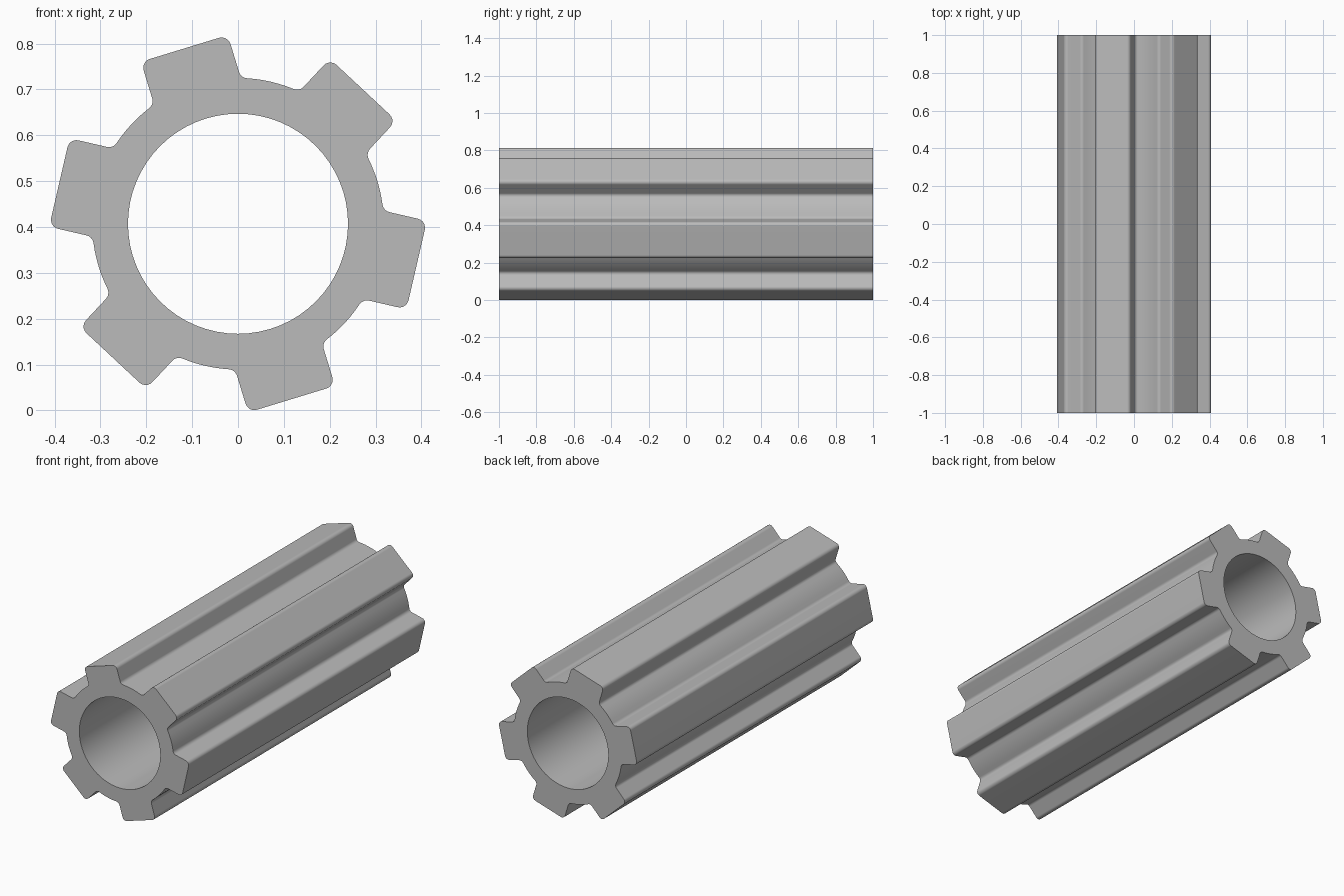
import bpy
import bmesh
from math import cos, sin, pi, radians, sqrt, atan2

cube = bpy.data.objects.get("Cube")
if cube:
    bpy.data.objects.remove(cube, do_unlink=True)

# Main dimensions
TEETH, PHASE = 6, radians(-13)
AXIS_Z, HALF_LENGTH = 0.407, 1.0
BORE, ROOT, TIP, HALF_WIDTH, FILLET = 0.24, 0.318, 0.40, 0.099, 0.02


def arc(cx, cy, r, start, end, steps):
    return [(cx + r * cos(start + (end - start) * i / steps),
             cy + r * sin(start + (end - start) * i / steps))
            for i in range(steps + 1)]


# Half a tooth along +x: rounded tip corner, root fillet, half the valley
fy = HALF_WIDTH + FILLET
fx = sqrt((ROOT + FILLET) ** 2 - fy ** 2)
root_angle = atan2(fy, fx)
half = arc(TIP - FILLET, HALF_WIDTH - FILLET, FILLET, 0, pi / 2, 5)
half += arc(fx, fy, FILLET, -pi / 2, root_angle - pi, 5)
half += arc(0, 0, ROOT, root_angle, pi / TEETH, 3)[1:]
tooth = [(x, -y) for x, y in reversed(half[:-1])] + half

# Repeat the tooth around the axis
outline = []
for k in range(TEETH):
    a = PHASE + k * 2 * pi / TEETH
    outline += [(x * cos(a) - y * sin(a), x * sin(a) + y * cos(a)) for x, y in tooth]
bore = arc(0, 0, BORE, 0, 2 * pi, 64)[:-1]

# Walls of the outside and the bore, then the two ring-shaped ends
bm = bmesh.new()
end_edges = [[], []]
for loop in (outline, bore):
    rings = [[bm.verts.new((x, y, z + AXIS_Z)) for x, z in loop]
             for y in (-HALF_LENGTH, HALF_LENGTH)]
    for i in range(len(loop)):
        j = (i + 1) % len(loop)
        bm.faces.new((rings[0][i], rings[0][j], rings[1][j], rings[1][i]))
        for edges, ring in zip(end_edges, rings):
            edges.append(bm.edges.get((ring[i], ring[j])))
for edges in end_edges:
    bmesh.ops.triangle_fill(bm, use_beauty=True, use_dissolve=False, edges=edges)
bmesh.ops.recalc_face_normals(bm, faces=bm.faces)

mesh = bpy.data.meshes.new("splined_sleeve")
bm.to_mesh(mesh)
bm.free()
sleeve = bpy.data.objects.new("splined_sleeve", mesh)
bpy.context.collection.objects.link(sleeve)

# Plain grey material
grey = bpy.data.materials.new("plain_grey")
grey.use_nodes = True
colour = (0.5, 0.5, 0.5, 1)
grey.diffuse_color = colour
grey.node_tree.nodes["Principled BSDF"].inputs["Base Color"].default_value = colour
mesh.materials.append(grey)

# Smooth fillets and bore, crisp end edges
bpy.ops.object.select_all(action='DESELECT')
sleeve.select_set(True)
bpy.context.view_layer.objects.active = sleeve
bpy.ops.object.shade_smooth_by_angle(angle=radians(30))
normals = sleeve.modifiers.new("flat_faces", 'WEIGHTED_NORMAL')
normals.keep_sharp = True
